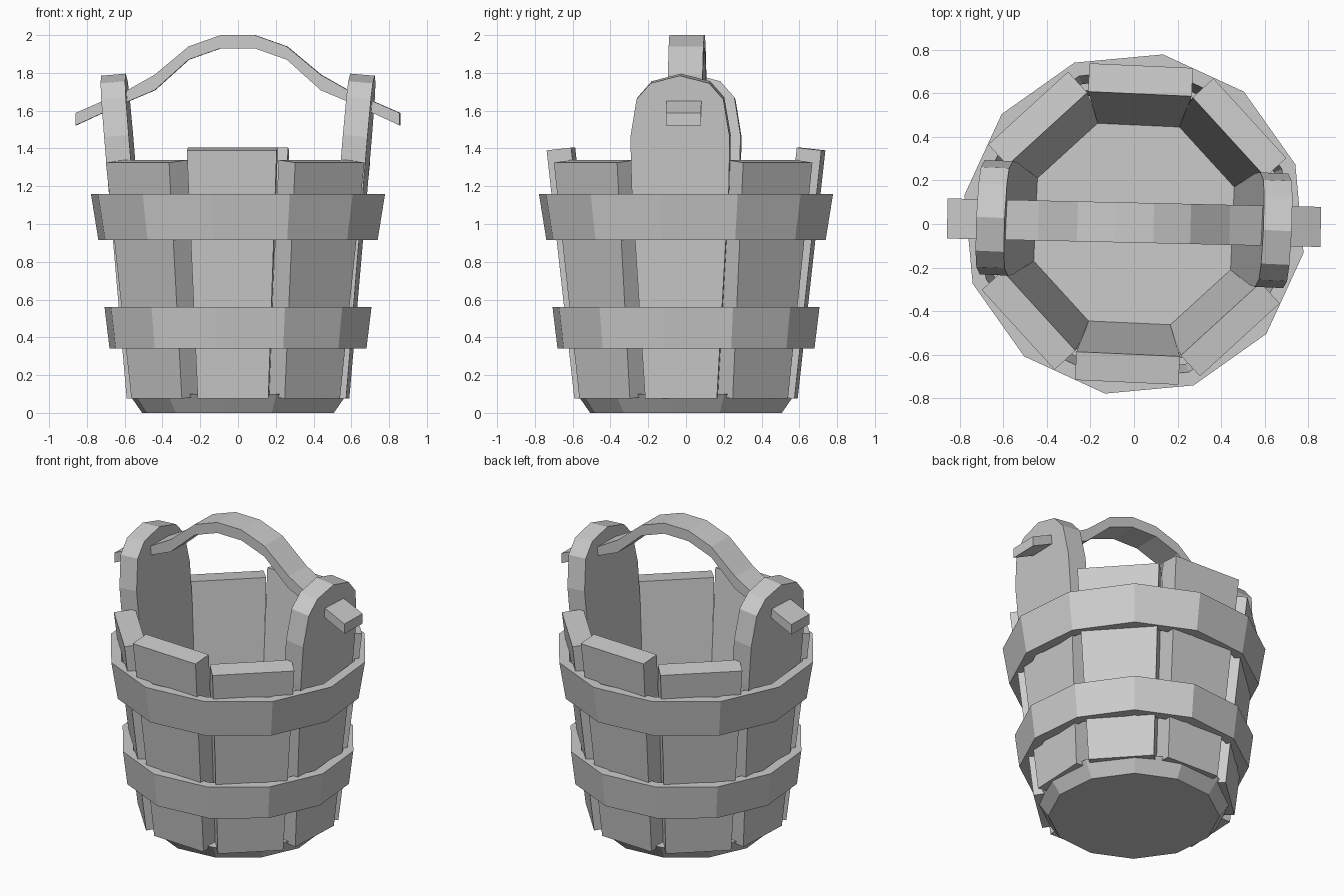
import bpy, bmesh, math
from mathutils import Matrix

if "Cube" in bpy.data.objects:
    bpy.data.objects.remove(bpy.data.objects["Cube"])

TWIST = math.radians(-2.6)
RIM_TURN = math.radians(20.3)


def make(name, bm):
    bmesh.ops.recalc_face_normals(bm, faces=bm.faces)
    me = bpy.data.meshes.new(name)
    bm.to_mesh(me)
    bm.free()
    ob = bpy.data.objects.new(name, me)
    bpy.context.collection.objects.link(ob)
    return ob


def prism(name, front, back, matrix):
    """Closed solid between two matching outlines."""
    bm = bmesh.new()
    a = [bm.verts.new(p) for p in front]
    b = [bm.verts.new(p) for p in back]
    n = len(a)
    for i in range(n):
        j = (i + 1) % n
        bm.faces.new((a[i], a[j], b[j], b[i]))
    bm.faces.new(a)
    bm.faces.new(b)
    bmesh.ops.transform(bm, matrix=matrix, verts=bm.verts)
    return make(name, bm)


def stave(name, angle, half, r0, slope, thick=0.13):
    """Leaning board from a half outline (half width, height)."""
    outline = half + [(-u, z) for u, z in reversed(half) if u > 0]
    outer = [(r0 + slope * z, u, z) for u, z in outline]
    inner = [(x - thick, u, z + slope * thick) for x, u, z in outer]
    prism(name, outer, inner, Matrix.Rotation(angle + TWIST, 4, 'Z'))


def ring(name, section, sides=12):
    """Faceted hoop swept from a closed (radius, height) section."""
    bm = bmesh.new()
    loops = []
    for i in range(sides):
        a = RIM_TURN + 2 * math.pi * i / sides
        loops.append([bm.verts.new((r * math.cos(a), r * math.sin(a), z))
                      for r, z in section])
    m = len(section)
    for i in range(sides):
        p, q = loops[i], loops[(i + 1) % sides]
        for k in range(m):
            l = (k + 1) % m
            bm.faces.new((p[k], q[k], q[l], p[l]))
    make(name, bm)


# staves: tall rounded ears at the sides, short boards elsewhere
ear = [(0.19, 0.075), (0.258, 1.2), (0.263, 1.46), (0.23, 1.66),
       (0.155, 1.745), (0.0, 1.785)]
straight = [(0.187, 0.075), (0.238, 1.39)]
diagonal = [(0.198, 0.075), (0.248, 1.325)]
for i in range(8):
    a = i * math.pi / 4
    if i % 4 == 0:
        stave(f"ear_stave_{i}", a, ear, 0.575, 0.084)
    elif i % 2 == 0:
        stave(f"straight_stave_{i}", a, straight, 0.575, 0.11)
    else:
        stave(f"diagonal_stave_{i}", a, diagonal, 0.575, 0.11)

# hoops
ring("upper_hoop", [(0.75, 0.915), (0.79, 1.16), (0.725, 1.16), (0.685, 0.915)])
ring("lower_hoop", [(0.69, 0.34), (0.717, 0.56), (0.652, 0.56), (0.625, 0.34)])

# floor disc
bm = bmesh.new()
bmesh.ops.create_cone(bm, cap_ends=True, segments=12, radius1=0.515,
                      radius2=0.585, depth=0.1)
bmesh.ops.transform(bm, verts=bm.verts, matrix=Matrix.Translation((0, 0, 0.05)) @
                    Matrix.Rotation(RIM_TURN, 4, 'Z'))
make("floor", bm)

# arched handle strip through both ears
arc = [(0.09, 2.0, 1.93), (0.26, 1.94, 1.87), (0.44, 1.79, 1.708),
       (0.59, 1.705, 1.645), (0.858, 1.588, 1.522)]
full = [(-x, t, b) for x, t, b in reversed(arc)] + arc
bm = bmesh.new()
rows = [[bm.verts.new(c) for c in ((x, -0.086, t), (x, 0.098, t),
                                   (x, 0.098, b), (x, -0.086, b))]
        for x, t, b in full]
for p, q in zip(rows, rows[1:]):
    for k in range(4):
        l = (k + 1) % 4
        bm.faces.new((p[k], q[k], q[l], p[l]))
bm.faces.new(rows[0])
bm.faces.new(rows[-1])
bmesh.ops.rotate(bm, verts=bm.verts, matrix=Matrix.Rotation(math.radians(-1.3), 3, 'Z'))
make("handle", bm)
